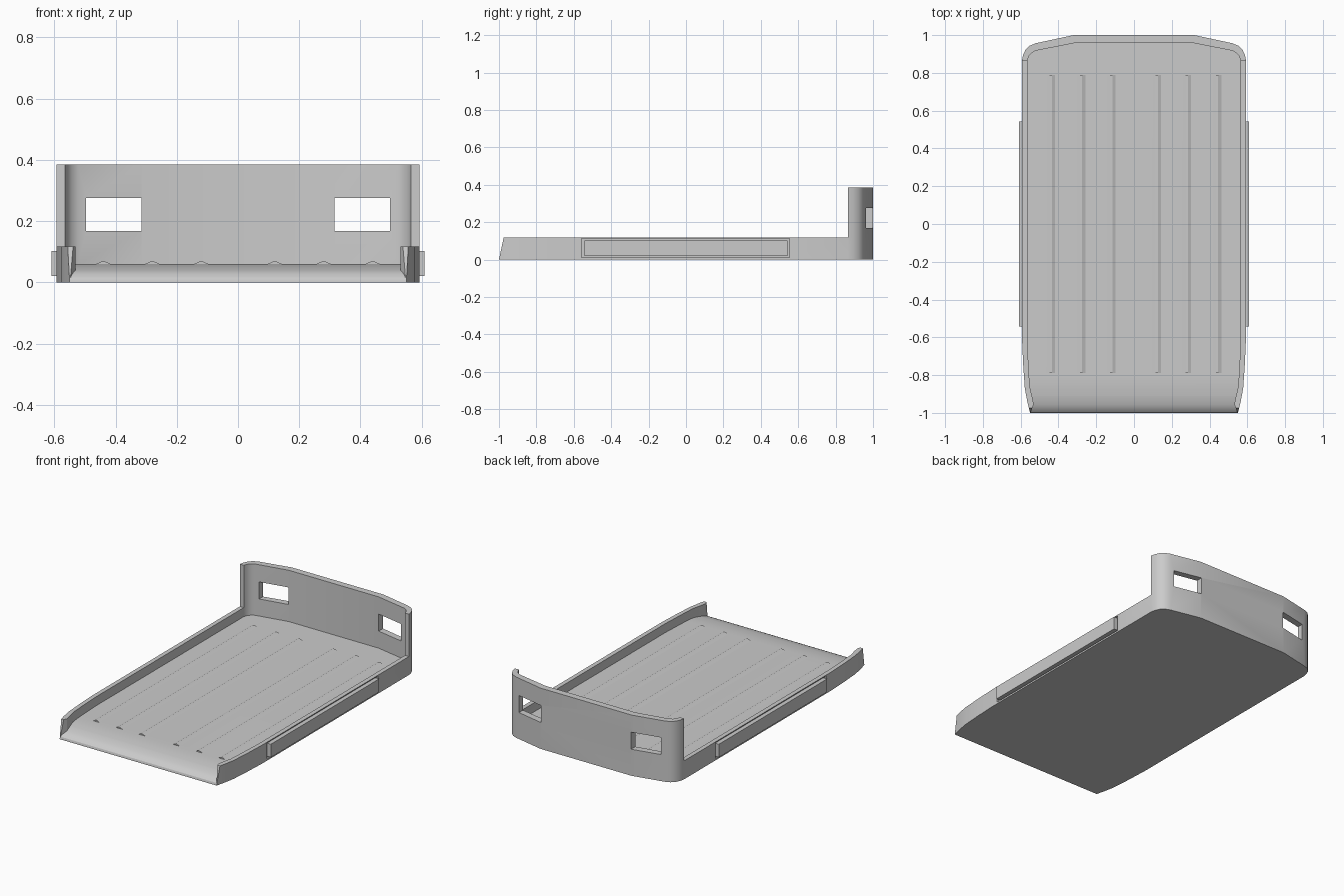
import bpy, bmesh, math
from mathutils import Vector

if "Cube" in bpy.data.objects:
    bpy.data.objects.remove(bpy.data.objects["Cube"])


def prism(name, pts, lo, hi, axis="z"):
    """Extrude a closed 2D outline: along z (xy outline) or along x (yz outline)."""
    bm = bmesh.new()
    place = (lambda p, t: (p[0], p[1], t)) if axis == "z" else (lambda p, t: (t, p[0], p[1]))
    a = [bm.verts.new(place(p, lo)) for p in pts]
    b = [bm.verts.new(place(p, hi)) for p in pts]
    bm.faces.new(a)
    bm.faces.new(b)
    n = len(pts)
    for i in range(n):
        bm.faces.new((a[i], a[(i + 1) % n], b[(i + 1) % n], b[i]))
    bmesh.ops.recalc_face_normals(bm, faces=bm.faces)
    me = bpy.data.meshes.new(name)
    bm.to_mesh(me)
    bm.free()
    ob = bpy.data.objects.new(name, me)
    bpy.context.collection.objects.link(ob)
    return ob


def box(name, x0, x1, y0, y1, z0, z1):
    return prism(name, [(x0, y0), (x1, y0), (x1, y1), (x0, y1)], z0, z1)


def boolean(ob, cutter, op="DIFFERENCE"):
    cutter.hide_render = True
    m = ob.modifiers.new("cut", "BOOLEAN")
    m.operation, m.solver, m.object = op, "EXACT", cutter
    bpy.context.view_layer.objects.active = ob
    bpy.ops.object.modifier_apply(modifier=m.name)
    bpy.data.objects.remove(cutter, do_unlink=True)


def mirrored(half):
    """Right-hand half outline, front to back, closed with its mirror image."""
    return half + [(-x, y) for x, y in reversed(half)]


outer = mirrored([(0.55, -1), (0.565, -0.94), (0.578, -0.87), (0.587, -0.74), (0.593, -0.6),
                  (0.593, 0.865), (0.588, 0.893), (0.575, 0.922), (0.552, 0.944),
                  (0.52, 0.957), (0.32, 1.0)])
inner = mirrored([(0.548, -1.1), (0.548, -0.999), (0.531, -0.955), (0.54, -0.91), (0.552, -0.86),
                  (0.559, -0.74), (0.565, -0.6), (0.565, 0.865), (0.557, 0.888),
                  (0.543, 0.905), (0.522, 0.917), (0.315, 0.958)])

# Tray body: solid outline, hollowed down to a floor that rolls off at the front
tray = prism("tray_body", outer, 0, 0.385)
ramp = [(-0.80 - 0.2 * math.sin(a), 0.004 + 0.056 * math.cos(a))
        for a in [math.radians(90 * i / 8) for i in range(9)]]
hollow = prism("hollow", ramp + [(-1.1, 0.004), (-1.1, 0.5), (1.1, 0.5), (1.1, 0.06)],
               -0.8, 0.8, "x")
boolean(hollow, prism("inner", inner, -0.1, 0.6), "INTERSECT")
boolean(tray, hollow)

# Low side walls with raked front ends
boolean(tray, prism("upper_cut", [(-1.011, -0.05), (-0.975, 0.117), (0.865, 0.117),
                                  (0.865, 0.6), (-1.2, 0.6), (-1.2, -0.05)], -0.8, 0.8, "x"))

for s in (-1, 1):
    # Windows in the back wall
    xa, xb = sorted((s * 0.316, s * 0.497))
    boolean(tray, box("window_cut", xa, xb, 0.8, 1.1, 0.168, 0.276))
    # Recess for the side rail
    xa, xb = sorted((s * 0.583, s * 0.7))
    boolean(tray, box("recess_cut", xa, xb, -0.558, 0.553, 0.011, 0.112))

bpy.ops.object.select_all(action="DESELECT")
tray.select_set(True)
bpy.context.view_layer.objects.active = tray
bpy.ops.object.shade_smooth_by_angle(angle=math.radians(25))

for s, side in ((-1, "left"), (1, "right")):
    # Side rails
    xa, xb = sorted((s * 0.58, s * 0.61))
    box("side_rail_" + side, xa, xb, -0.543, 0.543, 0.02, 0.103)
    # Floor ribs: shallow ridges
    for i, x in enumerate((0.12, 0.28, 0.44)):
        rib = prism(f"floor_rib_{side}_{i + 1}",
                    [(-0.027, 0.058), (0.027, 0.058), (0.006, 0.068), (-0.006, 0.068)], -0.79, 0.79, "x")
        # swing the ridge so it runs front to back
        for v in rib.data.vertices:
            v.co = Vector((s * x - v.co.y, v.co.x, v.co.z))
